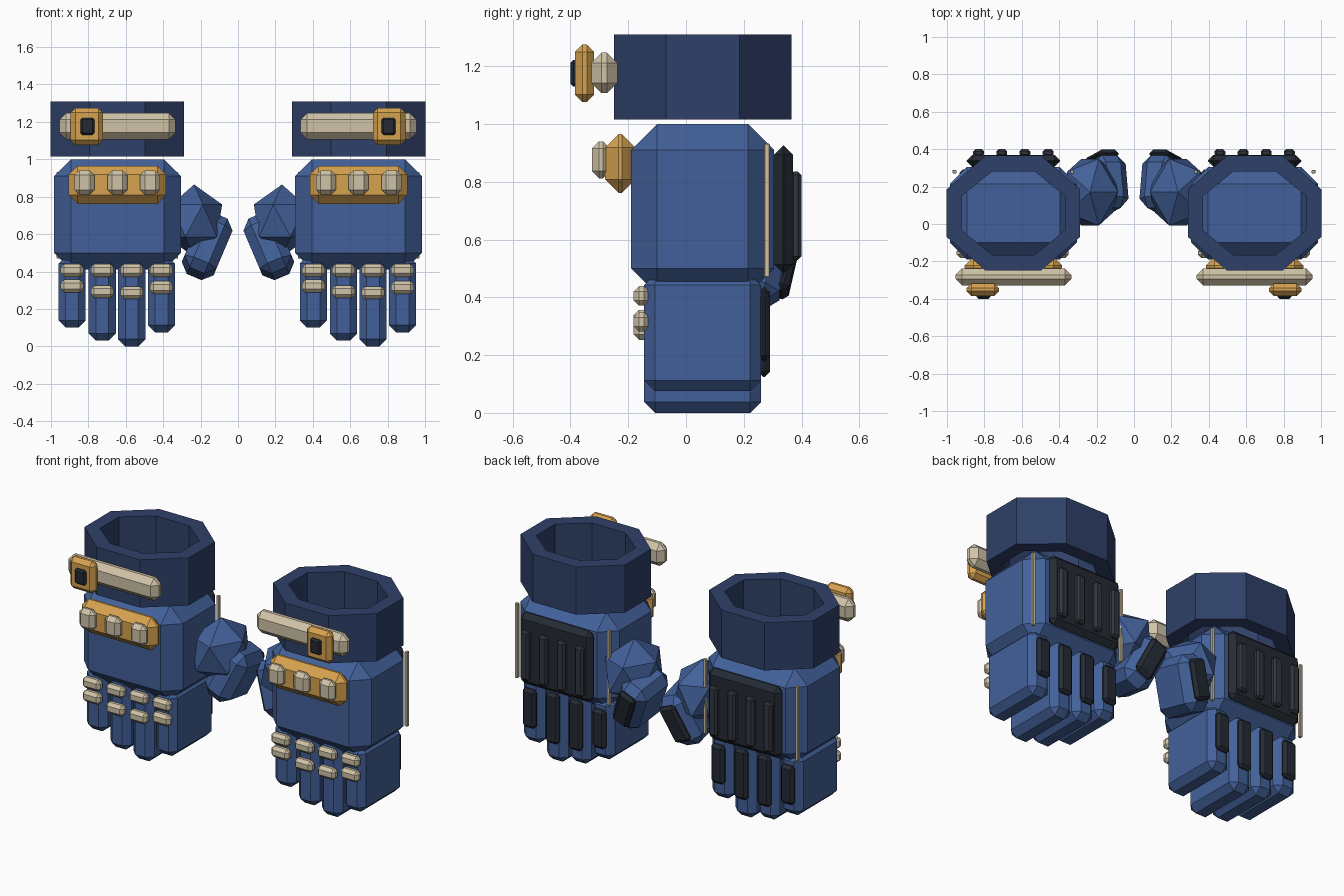
import bpy, bmesh
from math import radians, cos, sin, pi
from mathutils import Matrix, Vector, Euler

if "Cube" in bpy.data.objects:
    bpy.data.objects.remove(bpy.data.objects["Cube"])


def material(name, rgb):
    m = bpy.data.materials.new(name)
    m.diffuse_color = (*rgb, 1)
    m.use_nodes = True
    m.node_tree.nodes["Principled BSDF"].inputs["Base Color"].default_value = m.diffuse_color
    return m


BLUE = material("glove_blue", (0.055, 0.118, 0.32))
NAVY = material("cuff_navy", (0.028, 0.052, 0.14))
GOLD = material("gold", (0.67, 0.36, 0.08))
BONE = material("bone", (0.63, 0.55, 0.39))
DARK = material("dark_grip", (0.018, 0.024, 0.034))
RIDGE = material("grip_ridge", (0.03, 0.036, 0.046))
CX = 0.645  # glove centre


def finish(bm, name, mat, side):
    """Parts are modelled for the +x glove and reflected when side is -1."""
    if side < 0:
        bmesh.ops.scale(bm, vec=(-1, 1, 1), verts=bm.verts)
    bmesh.ops.recalc_face_normals(bm, faces=bm.faces)
    me = bpy.data.meshes.new(name)
    bm.to_mesh(me)
    bm.free()
    me.materials.append(mat)
    ob = bpy.data.objects.new(name, me)
    bpy.context.collection.objects.link(ob)


def block(name, x, y, z, bevel, mat, side, rot=None):
    """Chamfered box from (min, max) ranges, optionally turned by rot = (euler, pivot)."""
    bm = bmesh.new()
    bmesh.ops.create_cube(bm, size=1)
    for v in bm.verts:
        v.co = Vector([(a + b) / 2 + c * (b - a) for (a, b), c in zip((x, y, z), v.co)])
    bmesh.ops.bevel(bm, geom=bm.edges[:], offset=bevel, segments=1,
                    affect='EDGES', clamp_overlap=True)
    if rot:
        bmesh.ops.rotate(bm, verts=bm.verts, cent=rot[1], matrix=rot[0].to_matrix())
    finish(bm, name, mat, side)


def around(c, w):
    return (c - w / 2, c + w / 2)


def cuff(name, side):
    """Open eight-sided tube."""
    bm = bmesh.new()
    loops = []
    for rx, ry, z in ((0.386, 0.333, 1.015), (0.386, 0.333, 1.31),
                      (0.298, 0.241, 1.31), (0.298, 0.241, 1.015)):
        loops.append([bm.verts.new((CX + rx * cos(pi / 8 + i * pi / 4),
                                    0.058 + ry * sin(pi / 8 + i * pi / 4), z))
                      for i in range(8)])
    for k in range(4):
        a, b = loops[k], loops[(k + 1) % 4]
        for i in range(8):
            j = (i + 1) % 8
            bm.faces.new((a[i], a[j], b[j], b[i]))
    finish(bm, name, NAVY, side)


# finger: offset from glove centre, tip height, second knuckle height, pad range
FINGERS = [(-0.242, 0.10, 0.322, (0.18, 0.42)),
           (-0.081, 0.03, 0.292, (0.125, 0.435)),
           (0.077, 0.00, 0.287, (0.125, 0.435)),
           (0.235, 0.075, 0.315, (0.18, 0.42))]

for side, tag in ((1, "right"), (-1, "left")):
    # cuff, strap and buckle
    cuff(f"{tag}_cuff", side)
    block(f"{tag}_strap", (0.335, 0.955), (-0.328, -0.238), (1.107, 1.247), 0.035, BONE, side)
    block(f"{tag}_buckle", (0.722, 0.895), (-0.384, -0.318), (1.077, 1.275), 0.025, GOLD, side)
    block(f"{tag}_buckle_inset", (0.768, 0.842), (-0.40, -0.365), (1.13, 1.222), 0.01, DARK, side)

    # palm block and knuckle guard
    block(f"{tag}_palm", (0.306, 0.983), (-0.19, 0.305), (0.41, 1.0), 0.09, BLUE, side)
    block(f"{tag}_knuckle_guard", (0.385, 0.905), (-0.28, -0.175), (0.762, 0.965), 0.046, GOLD, side)
    for i in range(3):
        block(f"{tag}_guard_stud", around(CX + (i - 1) * 0.175, 0.106), (-0.326, -0.262),
              (0.812, 0.94), 0.025, BONE, side)

    # grip plate with ridges, and edge piping
    block(f"{tag}_grip_plate", (0.395, 0.895), (0.305, 0.37), (0.483, 0.925), 0.031, DARK, side)
    for i in range(4):
        block(f"{tag}_grip_ridge", around(CX + (i - 1.5) * 0.124, 0.058), (0.36, 0.40),
              (0.53, 0.835), 0.012, RIDGE, side)
    for dx in (-0.315, 0.315):
        block(f"{tag}_piping", around(CX + dx, 0.02), (0.27, 0.29), (0.47, 0.932), 0.003, BONE, side)

    # fingers keep the same order on both gloves
    for off, tip, knuckle, pad in FINGERS:
        fx = CX + side * off
        block(f"{tag}_finger", around(fx, 0.145), (-0.145, 0.26), (tip, 0.48), 0.038, BLUE, side)
        for kz in (0.405, knuckle):
            block(f"{tag}_finger_knuckle", around(fx, 0.122), (-0.181, -0.128),
                  around(kz, 0.068), 0.018, BONE, side)
        block(f"{tag}_finger_pad", around(fx, 0.092), (0.248, 0.291), pad, 0.018, DARK, side)

    # thumb base, thumb and its pad
    bm = bmesh.new()
    bmesh.ops.create_icosphere(bm, subdivisions=1, radius=1)
    bmesh.ops.transform(bm, verts=bm.verts, matrix=Matrix.Translation((0.235, 0.17, 0.672))
                        @ Matrix.Diagonal((-0.168, 0.21, 0.193, 1)))
    finish(bm, f"{tag}_thumb_base", BLUE, side)
    turn = (Euler((radians(-12), radians(-23), 0)), Vector((0.165, 0.205, 0.535)))
    block(f"{tag}_thumb", around(0.165, 0.185), around(0.205, 0.29), around(0.535, 0.325),
          0.05, BLUE, side, turn)
    block(f"{tag}_thumb_pad", around(0.165, 0.115), (0.335, 0.378), around(0.545, 0.235),
          0.018, DARK, side, turn)
